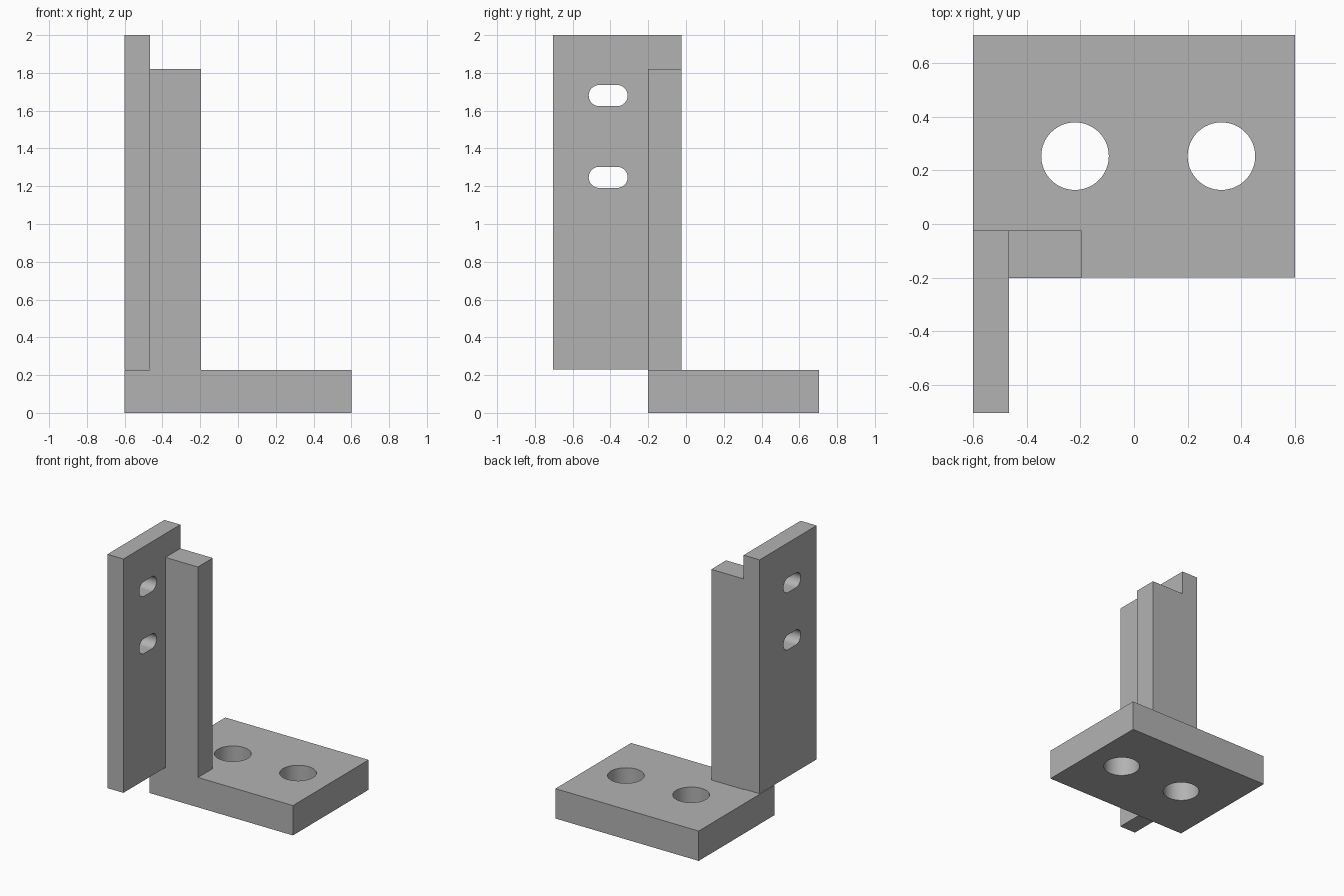
import bpy
import bmesh
from math import pi, cos, sin
from mathutils import Matrix, Vector

default = bpy.data.objects.get("Cube")
if default:
    bpy.data.objects.remove(default, do_unlink=True)

grey = bpy.data.materials.new("plain grey")
grey.use_nodes = True
colour = (0.45, 0.45, 0.45, 1)
grey.diffuse_color = colour
grey.node_tree.nodes["Principled BSDF"].inputs["Base Color"].default_value = colour


def finish(name, bm):
    bmesh.ops.recalc_face_normals(bm, faces=bm.faces)
    mesh = bpy.data.meshes.new(name)
    bm.to_mesh(mesh)
    bm.free()
    mesh.materials.append(grey)
    obj = bpy.data.objects.new(name, mesh)
    bpy.context.collection.objects.link(obj)
    return obj


def box(name, low, high):
    low, high = Vector(low), Vector(high)
    bm = bmesh.new()
    place = Matrix.Translation((low + high) / 2) @ Matrix.Diagonal((high - low).to_4d())
    bmesh.ops.create_cube(bm, size=1, matrix=place)
    return finish(name, bm)


def slot_cutter(name, centre, across, up, radius, half_straight, depth, steps=32):
    """Rounded slot along 'across'; a round hole when half_straight is zero."""
    centre, across, up = Vector(centre), Vector(across), Vector(up)
    axis = across.cross(up)
    bm = bmesh.new()
    verts = []
    for side in (1, -1):
        for i in range(steps + (1 if half_straight else 0)):
            a = -pi / 2 + pi * i / steps
            point = across * side * (half_straight + radius * cos(a)) + up * side * radius * sin(a)
            verts.append(bm.verts.new(centre + point - axis * depth / 2))
    face = bm.faces.new(verts)
    result = bmesh.ops.extrude_face_region(bm, geom=[face])
    moved = [v for v in result["geom"] if isinstance(v, bmesh.types.BMVert)]
    bmesh.ops.translate(bm, verts=moved, vec=axis * depth)
    return finish(name, bm)


def cut(obj, cutters):
    bpy.ops.object.select_all(action='DESELECT')
    bpy.context.view_layer.objects.active = obj
    obj.select_set(True)
    for cutter in cutters:
        cutter.hide_render = True
        mod = obj.modifiers.new("hole", 'BOOLEAN')
        mod.operation = 'DIFFERENCE'
        mod.solver = 'EXACT'
        mod.object = cutter
        bpy.ops.object.modifier_apply(modifier=mod.name)
        bpy.data.objects.remove(cutter, do_unlink=True)
    bpy.ops.object.shade_smooth_by_angle(angle=pi / 6)


X, Y, Z = (1, 0, 0), (0, 1, 0), (0, 0, 1)

# Base with two bolt holes
base = box("base_plate", (-0.6, -0.2, 0), (0.6, 0.705, 0.226))
cut(base, [slot_cutter("bolt_hole", (x, 0.253, 0.11), X, Y, 0.126, 0, 0.6)
           for x in (-0.22, 0.326)])

# Upright post
box("upright_post", (-0.466, -0.202, 0.226), (-0.195, -0.024, 1.82))

# Side plate with two adjustment slots
plate = box("slotted_plate", (-0.6, -0.705, 0.23), (-0.466, -0.024, 2))
cut(plate, [slot_cutter("adjustment_slot", (-0.53, -0.412, z), Y, Z, 0.056, 0.047, 0.5)
            for z in (1.68, 1.247)])
